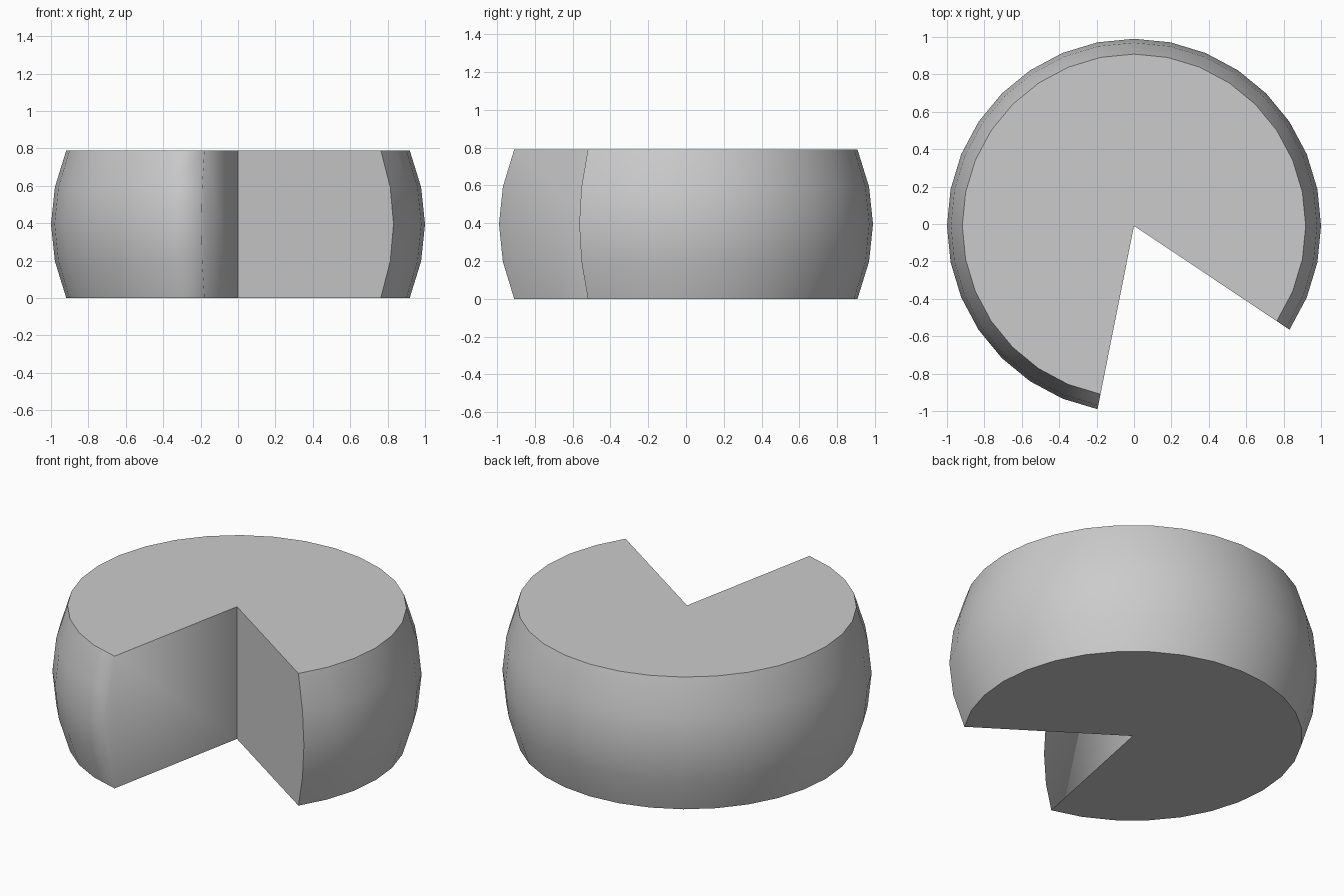
import bpy, bmesh, math

if "Cube" in bpy.data.objects:
    bpy.data.objects.remove(bpy.data.objects["Cube"])

STEP = 2 * math.pi / 32          # a 32-sided wheel with six sides cut away
FIRST, SIDES = -3, 26
Y_SHIFT = -0.0096
PROFILE = [(0.918, 0.0), (0.979, 0.197), (1.0, 0.395), (0.979, 0.593), (0.918, 0.79)]

bm = bmesh.new()

# Bulging rim
columns = []
for i in range(SIDES + 1):
    a = (FIRST + i) * STEP
    columns.append([bm.verts.new((r * math.cos(a), r * math.sin(a) + Y_SHIFT, z))
                    for r, z in PROFILE])
for left, right in zip(columns, columns[1:]):
    for j in range(len(PROFILE) - 1):
        bm.faces.new((left[j], right[j], right[j + 1], left[j + 1]))

# Flat top and bottom meeting at the tip of the cut
low = bm.verts.new((0, Y_SHIFT, 0))
high = bm.verts.new((0, Y_SHIFT, PROFILE[-1][1]))
bm.faces.new([low] + [c[0] for c in reversed(columns)])
bm.faces.new([high] + [c[-1] for c in columns])

# Two walls of the missing wedge
bm.faces.new([low] + columns[0] + [high])
bm.faces.new([high] + columns[-1][::-1] + [low])
bmesh.ops.recalc_face_normals(bm, faces=bm.faces)

# Smooth rim, crisp edges, softly blended left cut edge
soft = set(columns[-1])
for f in bm.faces:
    f.smooth = True
for e in bm.edges:
    blended = all(v in soft for v in e.verts)
    e.smooth = blended or e.calc_face_angle(0) < math.radians(30)

mesh = bpy.data.meshes.new("cut_wheel")
bm.to_mesh(mesh)
bm.free()
bpy.context.collection.objects.link(bpy.data.objects.new("cut_wheel", mesh))
